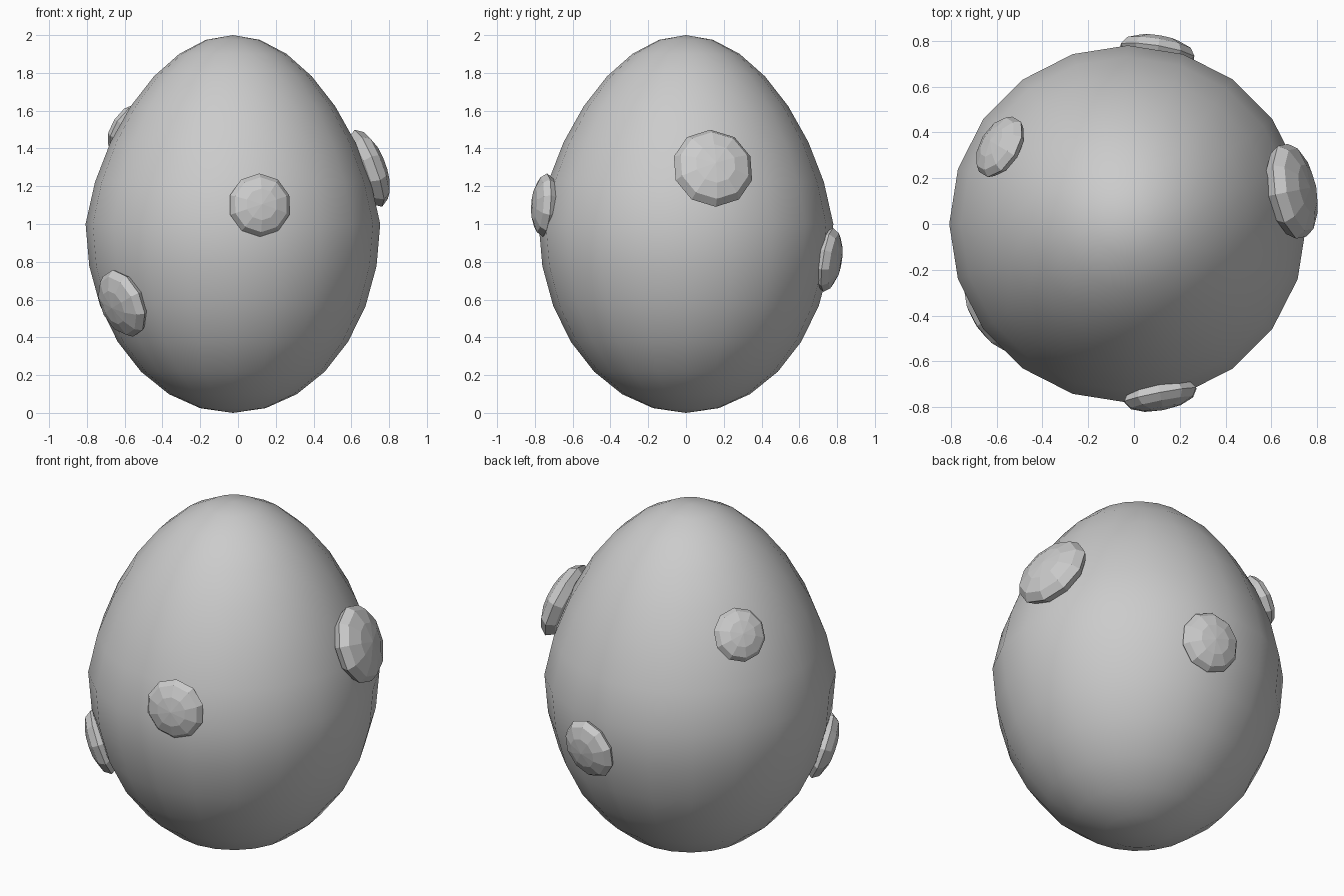
import bpy
from math import radians, sin, cos
from mathutils import Vector

if "Cube" in bpy.data.objects:
    bpy.data.objects.remove(bpy.data.objects["Cube"])

AXIS_X = -0.027   # egg axis sits slightly left of the overall centre

# Egg body: sphere stretched in z, narrowed toward the top
bpy.ops.mesh.primitive_uv_sphere_add(segments=20, ring_count=14, radius=1)
egg = bpy.context.object
egg.name = "egg_shell"
for v in egg.data.vertices:
    taper = 1 - 0.18 * max(v.co.z, 0)
    v.co = (v.co.x * 0.78 * taper + AXIS_X, v.co.y * 0.78 * taper, v.co.z + 1)
bpy.ops.object.shade_smooth()


# Spots: flattened low-poly domes facing along the shell normal
def spot(name, centre, radius, elevation):
    bpy.ops.mesh.primitive_uv_sphere_add(segments=10, ring_count=6, radius=radius)
    ob = bpy.context.object
    ob.name = name
    for v in ob.data.vertices:
        v.co.z *= 0.4
    out = Vector((centre[0] - AXIS_X, centre[1], 0)).normalized()
    e = radians(elevation)
    normal = out * cos(e) + Vector((0, 0, sin(e)))
    ob.rotation_euler = normal.to_track_quat('Z', 'Y').to_euler()
    ob.location = centre
    bpy.ops.object.shade_flat()


spot("front_spot", (0.115, -0.747, 1.10), 0.168, 4)
spot("right_spot", (0.69, 0.143, 1.295), 0.217, 20)
spot("left_front_spot", (-0.61, -0.395, 0.58), 0.188, -20)
spot("back_left_spot", (-0.585, 0.337, 1.505), 0.148, 29)
spot("back_spot", (0.102, 0.753, 0.81), 0.171, -9)
